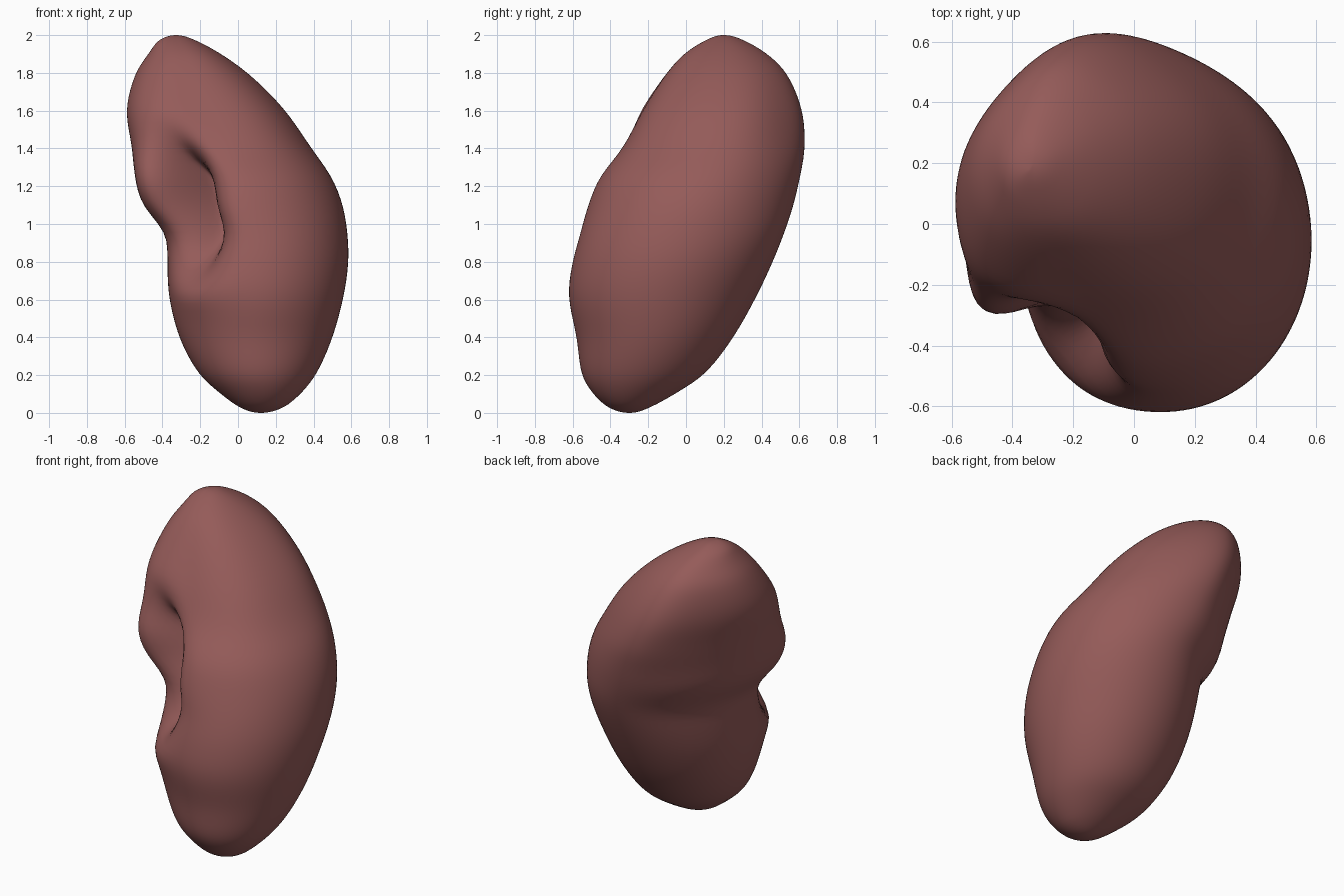
import bpy, bmesh, math

if "Cube" in bpy.data.objects:
    bpy.data.objects.remove(bpy.data.objects["Cube"])

# Horizontal slices: z, x min, x max, y min, y max, hilum depth, hilum angle
SLICES = [
    (0.00, 0.12, 0.12, -0.30, -0.30, 0.00, 225),
    (0.03, 0.01, 0.24, -0.41, -0.19, 0.00, 225),
    (0.10, -0.09, 0.33, -0.49, -0.06, 0.00, 225),
    (0.20, -0.20, 0.41, -0.55, 0.09, 0.00, 225),
    (0.40, -0.31, 0.50, -0.58, 0.25, 0.00, 225),
    (0.62, -0.365, 0.56, -0.62, 0.375, 0.00, 223),
    (0.80, -0.375, 0.585, -0.60, 0.46, 0.28, 224),
    (0.95, -0.385, 0.58, -0.56, 0.52, 0.54, 227),
    (1.10, -0.50, 0.555, -0.52, 0.57, 0.68, 232),
    (1.25, -0.54, 0.495, -0.46, 0.605, 0.66, 237),
    (1.40, -0.56, 0.39, -0.34, 0.63, 0.22, 239),
    (1.60, -0.59, 0.25, -0.23, 0.615, 0.00, 239),
    (1.80, -0.54, 0.05, -0.10, 0.53, 0.00, 239),
    (1.90, -0.475, -0.09, -0.01, 0.43, 0.00, 239),
    (1.97, -0.42, -0.22, 0.10, 0.31, 0.00, 239),
    (2.00, -0.33, -0.33, 0.20, 0.20, 0.00, 239),
]
RINGS, SIDES = 72, 110
KEYS = [math.acos(max(-1, min(1, 1 - s[0]))) / math.pi for s in SLICES]


def sample(t):
    """Smooth (cubic Hermite) interpolation of the slice table."""
    i = max(k for k in range(len(KEYS) - 1) if KEYS[k] <= t)
    h = KEYS[i + 1] - KEYS[i]
    s = (t - KEYS[i]) / h

    def slope(k, c):
        a, b = max(k - 1, 0), min(k + 1, len(KEYS) - 1)
        return (SLICES[b][c] - SLICES[a][c]) / (KEYS[b] - KEYS[a])

    return [(2*s**3 - 3*s**2 + 1) * SLICES[i][c] + (s**3 - 2*s**2 + s) * h * slope(i, c)
            + (3*s**2 - 2*s**3) * SLICES[i + 1][c] + (s**3 - s**2) * h * slope(i + 1, c)
            for c in range(1, 7)]


def bump(value, centre, width):
    return math.exp(-((value - centre) / width) ** 2)


def ring_points(t):
    x0, x1, y0, y1, depth, angle = sample(t)
    z = 1 - math.cos(math.pi * t)
    cx, cy, a, b = (x0 + x1) / 2, (y0 + y1) / 2, (x1 - x0) / 2, (y1 - y0) / 2
    full = 0.07 * bump(z, 1.58, 0.36)        # fuller front of the upper lobe
    lip = 0.05 * bump(z, 1.2, 0.2)           # lip left of the hilum
    low_lip = 0.06 * bump(z, 0.68, 0.12)     # lip below the hilum
    droop = 0.15 * bump(z, 1.38, 0.42)       # left side swings to the front
    pts = []
    for j in range(SIDES):
        th = 2 * math.pi * j / SIDES
        deg = math.degrees(th)
        k = 1 - full * math.sin(th) * math.sin(2 * th) ** 2
        k += lip * bump(deg, 204, 18) + low_lip * bump(deg, 226, 25)
        k *= 1 - max(depth, 0) * bump(deg, angle, 17)
        x, y = a * k * math.cos(th), b * k * math.sin(th)
        y -= droop * (max(0, -x) / a) ** 1.5
        pts.append((cx + x, cy + y, z))
    return pts


# Kidney body: lofted slices closed at both poles
bm = bmesh.new()
rings = [[bm.verts.new(p) for p in ring_points(i / RINGS)] for i in range(1, RINGS)]
for lo, hi in zip(rings, rings[1:]):
    for j in range(SIDES):
        n = (j + 1) % SIDES
        bm.faces.new((lo[j], lo[n], hi[n], hi[j]))
bottom = bm.verts.new((0.12, -0.30, 0))
top = bm.verts.new((-0.33, 0.20, 2))
for j in range(SIDES):
    n = (j + 1) % SIDES
    bm.faces.new((bottom, rings[0][n], rings[0][j]))
    bm.faces.new((top, rings[-1][j], rings[-1][n]))
# relax the surface so the slices blend into one soft organ
for _ in range(4):
    bmesh.ops.smooth_vert(bm, verts=[v for v in bm.verts if 0.06 < v.co.z < 1.94], factor=0.5,
                          use_axis_x=True, use_axis_y=True, use_axis_z=True)
bmesh.ops.recalc_face_normals(bm, faces=bm.faces)
for f in bm.faces:
    f.smooth = True
mesh = bpy.data.meshes.new("kidney_body")
bm.to_mesh(mesh)
bm.free()
body = bpy.data.objects.new("kidney_body", mesh)
bpy.context.collection.objects.link(body)

# Reddish brown tissue
mat = bpy.data.materials.new("tissue")
mat.diffuse_color = (0.30, 0.105, 0.10, 1)
mat.use_nodes = True
mat.node_tree.nodes["Principled BSDF"].inputs["Base Color"].default_value = mat.diffuse_color
mesh.materials.append(mat)
